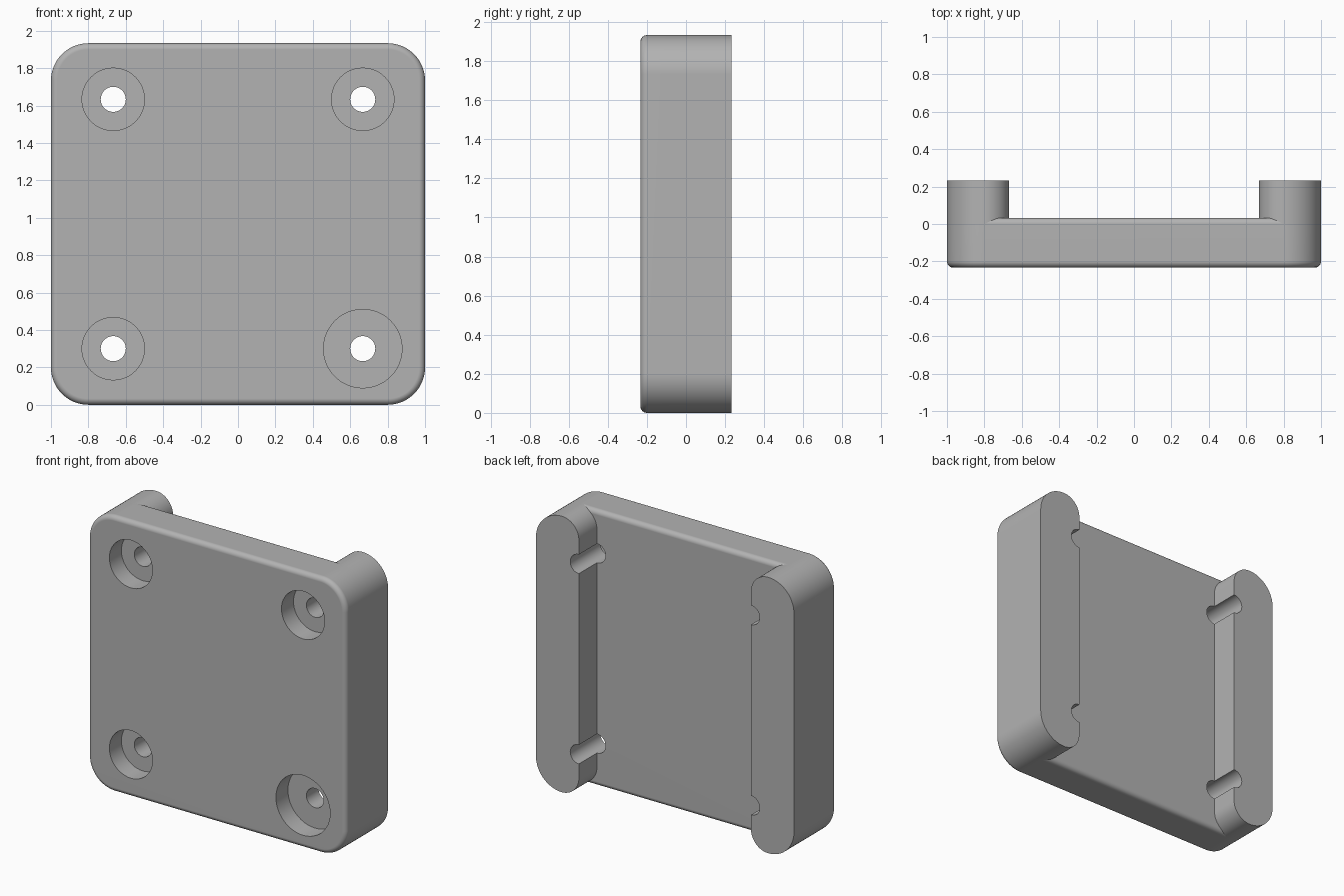
import bpy, bmesh, math

if "Cube" in bpy.data.objects:
    bpy.data.objects.remove(bpy.data.objects["Cube"], do_unlink=True)

HEIGHT, FRONT, STEP, BACK = 1.933, -0.233, 0.033, 0.233
OUTER_R, RAIL_W, FILLET = 0.2, 0.333, 0.033
HOLE_R, HOLE_X, HOLE_Z = 0.067, 0.667, 0.3

grey = bpy.data.materials.new("plain grey")
grey.use_nodes = True
grey.diffuse_color = (0.45, 0.45, 0.45, 1)
grey.node_tree.nodes["Principled BSDF"].inputs["Base Color"].default_value = grey.diffuse_color


def rounded(x0, x1, left_r, right_r, inset=0, steps=16):
    """Rounded rectangle over the full height, as (x, z) points."""
    x0, x1, z0, z1 = x0 + inset, x1 - inset, inset, HEIGHT - inset
    l, r = left_r - inset, right_r - inset
    corners = [(x1 - r, z1 - r, r), (x0 + l, z1 - l, l),
               (x0 + l, z0 + l, l), (x1 - r, z0 + r, r)]
    points = []
    for quarter, (cx, cz, rad) in enumerate(corners):
        for i in range(steps + 1):
            a = (quarter + i / steps) * math.pi / 2
            points.append((cx + rad * math.cos(a), cz + rad * math.sin(a)))
    return points


def circle(cx, cz, rad, sides=48):
    return [(cx + rad * math.cos(math.tau * i / sides),
             cz + rad * math.sin(math.tau * i / sides)) for i in range(sides)]


def loft(name, layers):
    """Closed solid through (y, outline) layers."""
    bm = bmesh.new()
    rings = [[bm.verts.new((x, y, z)) for x, z in pts] for y, pts in layers]
    for a, b in zip(rings, rings[1:]):
        for i in range(len(a)):
            j = (i + 1) % len(a)
            bm.faces.new((a[i], a[j], b[j], b[i]))
    bm.faces.new(rings[0])
    bm.faces.new(rings[-1])
    bmesh.ops.recalc_face_normals(bm, faces=bm.faces)
    mesh = bpy.data.meshes.new(name)
    bm.to_mesh(mesh)
    bm.free()
    mesh.materials.append(grey)
    obj = bpy.data.objects.new(name, mesh)
    bpy.context.collection.objects.link(obj)
    return obj


# Plate with rounded corners and filleted front and back edges
arc = [i / 6 * math.pi / 2 for i in range(7)]
front = [(FRONT + FILLET * (1 - math.sin(a)), FILLET * (1 - math.cos(a))) for a in reversed(arc)]
back = [(STEP - FILLET * (1 - math.sin(a)), FILLET * (1 - math.cos(a))) for a in arc]
plate = loft("plate", [(y, rounded(-1, 1, OUTER_R, OUTER_R, d)) for y, d in front + back])

# Rear rails, standing on the plate along both sides
inner_r = RAIL_W - OUTER_R
parts = [plate]
for name, x0, x1, l, r in (("left_rail", 1 - RAIL_W, 1, inner_r, OUTER_R),
                           ("right_rail", -1, RAIL_W - 1, OUTER_R, inner_r)):
    outline = rounded(x0, x1, l, r)
    parts.append(loft(name, [(STEP - FILLET, outline), (BACK, outline)]))

# Counterbored screw holes; the lower left one has a wider recess
cutters = []
for x in (-HOLE_X, HOLE_X):
    for z in (HOLE_Z, HEIGHT - HOLE_Z):
        wide = circle(x, z, 0.21 if x > 0 and z < 1 else 0.167)
        slim = circle(x, z, HOLE_R)
        cutters.append(loft("hole_cutter", [(FRONT - 0.1, wide), (FRONT + 0.133, wide),
                                            (FRONT + 0.133, slim), (BACK + 0.1, slim)]))

for part in parts:
    bpy.ops.object.select_all(action="DESELECT")
    bpy.context.view_layer.objects.active = part
    part.select_set(True)
    for cutter in cutters:
        mod = part.modifiers.new("hole", "BOOLEAN")
        mod.operation, mod.solver, mod.object = "DIFFERENCE", "EXACT", cutter
        bpy.ops.object.modifier_apply(modifier=mod.name)
    bpy.ops.object.shade_smooth_by_angle(angle=math.radians(30))
    mod = part.modifiers.new("even_shading", "WEIGHTED_NORMAL")
    mod.keep_sharp = True

for cutter in cutters:
    bpy.data.objects.remove(cutter, do_unlink=True)
